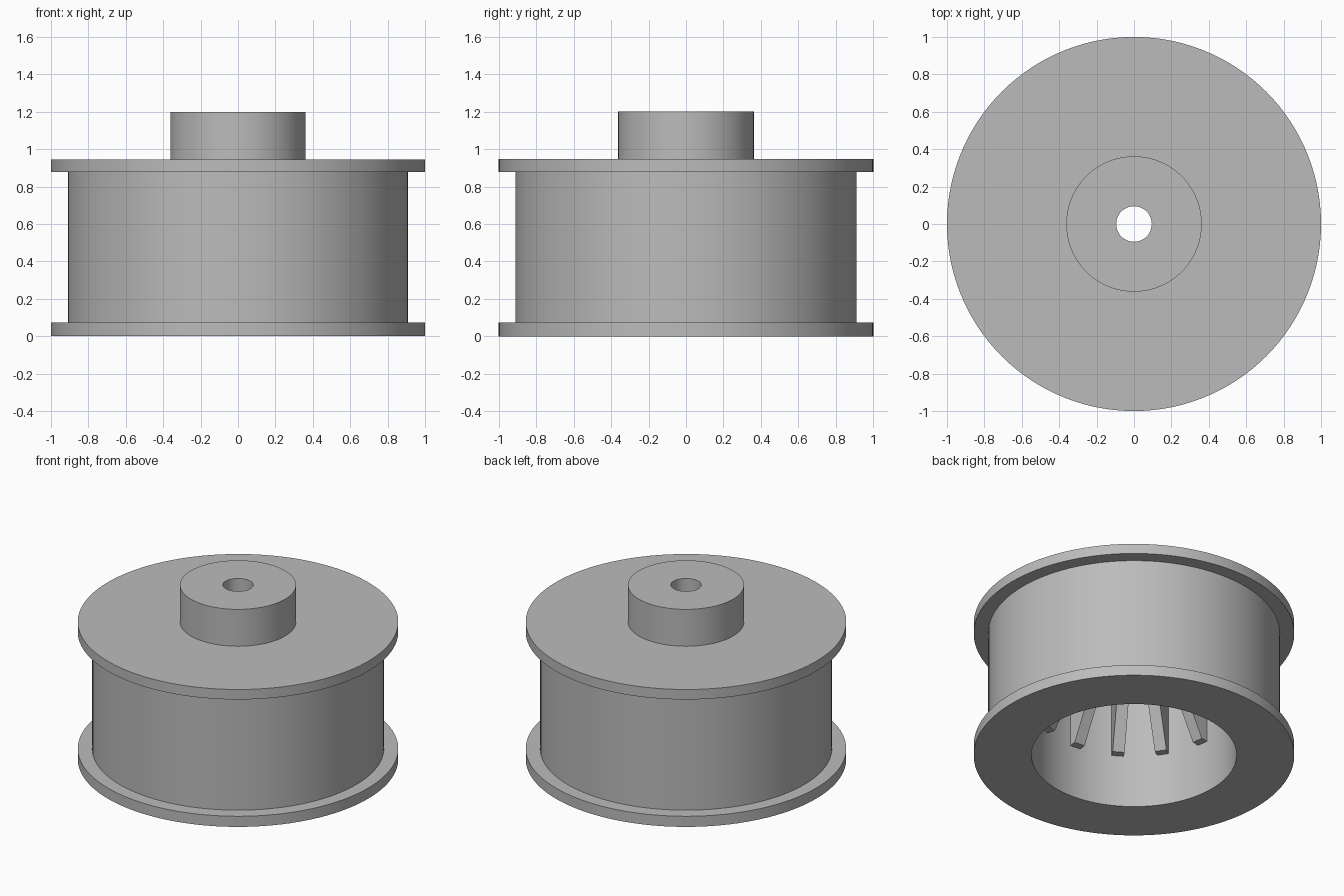
import bpy, bmesh, math
from mathutils import Matrix, Vector

if "Cube" in bpy.data.objects:
    bpy.data.objects.remove(bpy.data.objects["Cube"], do_unlink=True)

GREY = (0.5, 0.5, 0.5, 1.0)
grey = bpy.data.materials.new("plain grey")
grey.use_nodes = True
grey.diffuse_color = GREY
grey.node_tree.nodes["Principled BSDF"].inputs["Base Color"].default_value = GREY


def finish(bm, name):
    bmesh.ops.recalc_face_normals(bm, faces=bm.faces[:])
    mesh = bpy.data.meshes.new(name)
    bm.to_mesh(mesh)
    bm.free()
    mesh.materials.append(grey)
    obj = bpy.data.objects.new(name, mesh)
    bpy.context.collection.objects.link(obj)
    return obj


def lathe(name, profile, steps=120):
    """Revolve a closed (radius, height) outline around z."""
    bm = bmesh.new()
    verts = [bm.verts.new((r, 0, z)) for r, z in profile]
    edges = [bm.edges.new((v, verts[i - 1])) for i, v in enumerate(verts)]
    bmesh.ops.spin(bm, geom=verts + edges, cent=(0, 0, 0), axis=(0, 0, 1),
                   angle=math.tau, steps=steps, use_merge=True)
    bmesh.ops.remove_doubles(bm, verts=bm.verts[:], dist=1e-4)
    obj = finish(bm, name)
    bpy.ops.object.select_all(action="DESELECT")
    bpy.context.view_layer.objects.active = obj
    obj.select_set(True)
    bpy.ops.object.shade_smooth_by_angle(angle=math.radians(30))
    return obj


# Spool: hollow drum, two flanges, top plate and hub with a shaft hole
BORE, SHAFT, HUB, DRUM, RIM = 0.64, 0.095, 0.362, 0.91, 1.0
LOW, PLATE_UNDER, PLATE_TOP, HUB_TOP = 0.073, 0.877, 0.946, 1.2
lathe("spool_body", [
    (BORE, 0), (RIM, 0), (RIM, LOW), (DRUM, LOW),
    (DRUM, PLATE_UNDER), (RIM, PLATE_UNDER), (RIM, PLATE_TOP),
    (HUB, PLATE_TOP), (HUB, HUB_TOP), (SHAFT, HUB_TOP),
    (SHAFT, PLATE_UNDER), (BORE, PLATE_UNDER),
])

# Tapered ribs inside the drum, deepening towards the top plate
RIBS, WIDTH, FOOT = 14, 0.075, 0.36
outline = [(BORE + 0.01, FOOT), (0.59, FOOT),
           (0.29, PLATE_UNDER + 0.01), (BORE + 0.01, PLATE_UNDER + 0.01)]
bm = bmesh.new()
for i in range(RIBS):
    turn = Matrix.Rotation(math.radians(-43.5) + math.tau * i / RIBS, 4, "Z")
    face = bm.faces.new([bm.verts.new(turn @ Vector((r, -WIDTH / 2, z)))
                         for r, z in outline])
    side = bmesh.ops.extrude_face_region(bm, geom=[face], use_keep_orig=True)
    moved = [g for g in side["geom"] if isinstance(g, bmesh.types.BMVert)]
    bmesh.ops.translate(bm, verts=moved, vec=turn @ Vector((0, WIDTH, 0)))
finish(bm, "inner_ribs")
